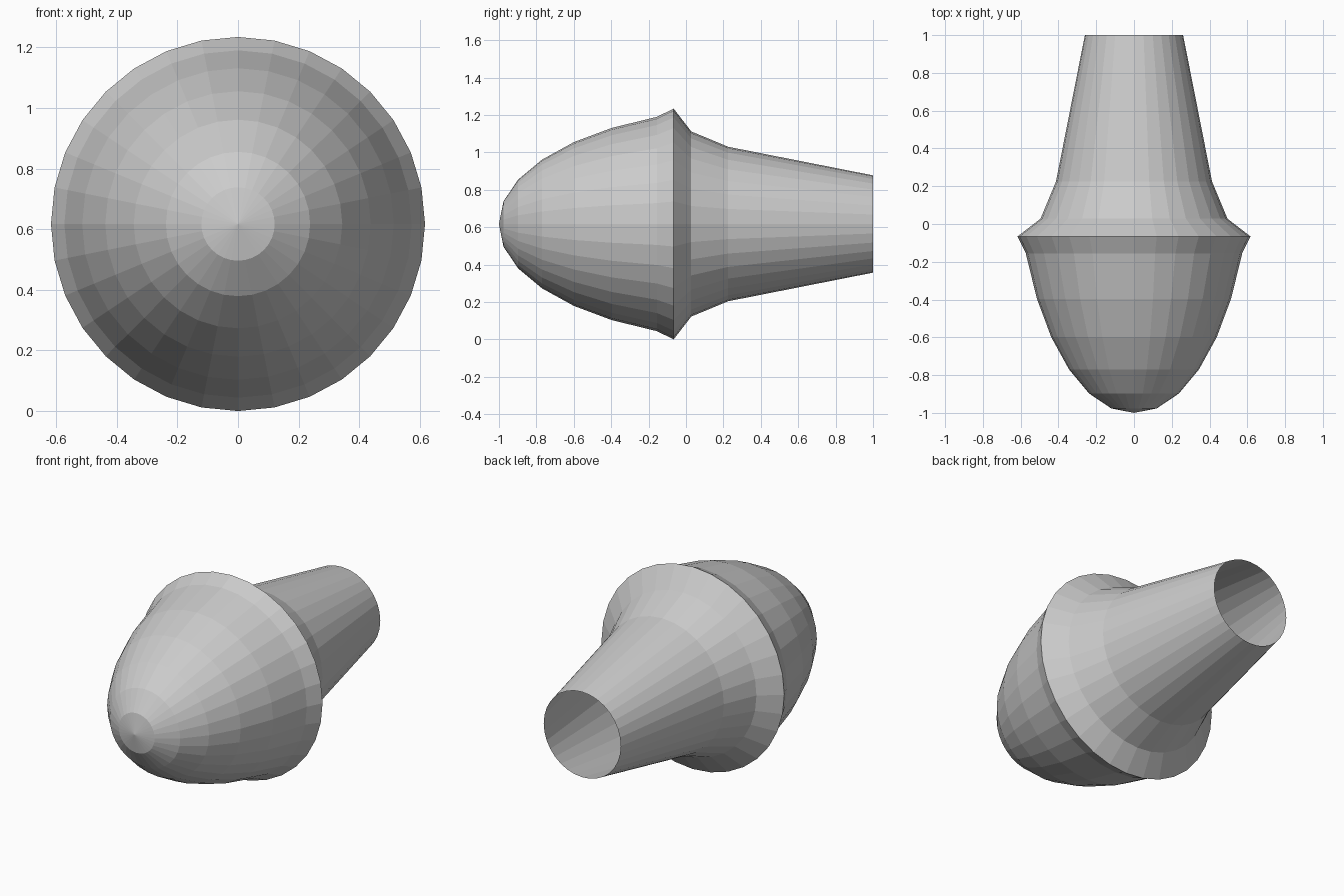
import bpy, bmesh
from math import sin, cos, tau

if "Cube" in bpy.data.objects:
    bpy.data.objects.remove(bpy.data.objects["Cube"])

SIDES = 32
CENTRE_Z = 0.617

# Profile along y: (y, radius), from rounded nose to open tail
PROFILE = [(-0.976, 0.121), (-0.897, 0.238), (-0.77, 0.344), (-0.599, 0.438),
           (-0.396, 0.514), (-0.155, 0.573), (-0.066, 0.617), (0.028, 0.495),
           (0.225, 0.413), (1.0, 0.26)]


def ring(bm, y, r):
    return [bm.verts.new((r * sin(tau * i / SIDES), y,
                          CENTRE_Z + r * cos(tau * i / SIDES)))
            for i in range(SIDES)]


bm = bmesh.new()
rings = [ring(bm, y, r) for y, r in PROFILE]

# Nose fan
tip = bm.verts.new((0, -1.0, CENTRE_Z))
for i in range(SIDES):
    bm.faces.new((tip, rings[0][i], rings[0][(i + 1) % SIDES]))

# Side bands, left open at the back
for a, b in zip(rings, rings[1:]):
    for i in range(SIDES):
        j = (i + 1) % SIDES
        bm.faces.new((a[i], b[i], b[j], a[j]))

# Make the faces point outwards
bm.normal_update()
if tip.link_faces[0].normal.y > 0:
    bmesh.ops.reverse_faces(bm, faces=bm.faces[:])

mesh = bpy.data.meshes.new("bullet_body")
bm.to_mesh(mesh)
bm.free()
body = bpy.data.objects.new("bullet_body", mesh)
bpy.context.collection.objects.link(body)
